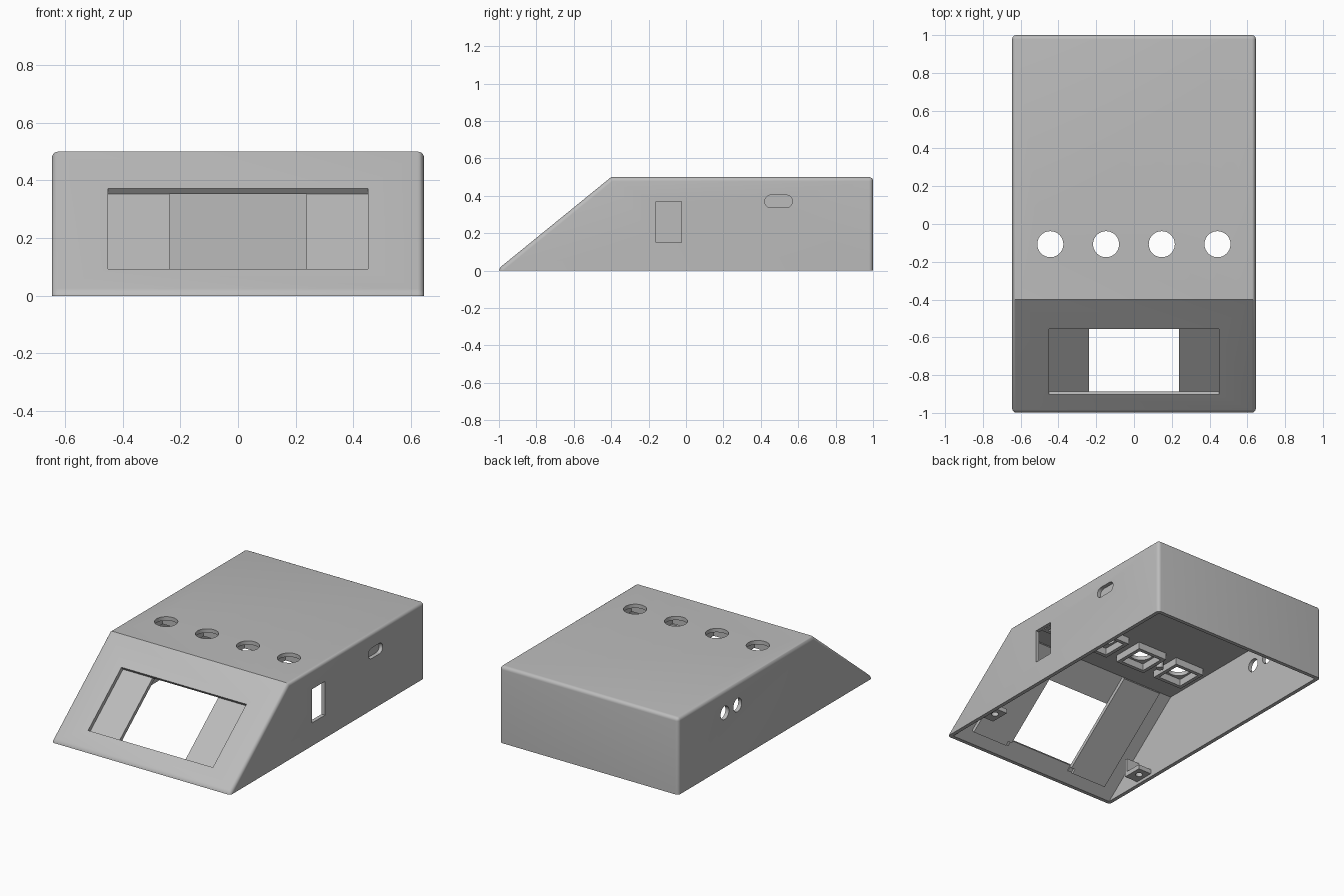
import bpy, bmesh, math
from mathutils import Matrix, Vector

cube = bpy.data.objects.get("Cube")
if cube:
    bpy.data.objects.remove(cube)

GREY = (0.5, 0.5, 0.5, 1)
mat = bpy.data.materials.new("plain grey plastic")
mat.use_nodes = True
mat.diffuse_color = GREY
mat.node_tree.nodes["Principled BSDF"].inputs["Base Color"].default_value = GREY

HALF, TOP, T = 0.645, 0.5, 0.025      # half width, height, wall thickness
LIP = 0.012                           # height of the front edge
CREASE = -0.4                         # where the slope meets the top
K = (TOP - LIP) / (CREASE + 1)        # gradient of the slope
ANGLE = math.atan(K)
SLOPE = Matrix.Translation((0, -1, LIP)) @ Matrix.Rotation(ANGLE, 4, 'X')


def make(name, bm):
    bmesh.ops.recalc_face_normals(bm, faces=bm.faces)
    mesh = bpy.data.meshes.new(name)
    bm.to_mesh(mesh)
    bm.free()
    mesh.materials.append(mat)
    ob = bpy.data.objects.new(name, mesh)
    bpy.context.collection.objects.link(ob)
    return ob


def box(name, xs, ys, zs, frame=Matrix()):
    bm = bmesh.new()
    mid = Vector([sum(r) / 2 for r in (xs, ys, zs)])
    size = [abs(r[1] - r[0]) for r in (xs, ys, zs)]
    m = frame @ Matrix.Translation(mid) @ Matrix.Diagonal((*size, 1))
    bmesh.ops.create_cube(bm, size=1, matrix=m)
    return make(name, bm)


def rod(name, pos, radius, depth, axis='Z', sides=40):
    bm = bmesh.new()
    turn = Matrix.Rotation(math.pi / 2, 4, 'Y') if axis == 'X' else Matrix()
    bmesh.ops.create_cone(bm, cap_ends=True, segments=sides, radius1=radius,
                          radius2=radius, depth=depth, matrix=Matrix.Translation(pos) @ turn)
    return make(name, bm)


def prism(name, half, profile):
    bm = bmesh.new()
    face = bm.faces.new([bm.verts.new((-half, y, z)) for y, z in profile])
    new = bmesh.ops.extrude_face_region(bm, geom=[face])["geom"]
    bmesh.ops.translate(bm, vec=(2 * half, 0, 0),
                        verts=[v for v in new if isinstance(v, bmesh.types.BMVert)])
    return make(name, bm)


def cut(ob, *cutters):
    for c in cutters:
        mod = ob.modifiers.new("cut", 'BOOLEAN')
        mod.object, mod.operation, mod.solver = c, 'DIFFERENCE', 'EXACT'
        bpy.context.view_layer.objects.active = ob
        bpy.ops.object.modifier_apply(modifier=mod.name)
        bpy.data.objects.remove(c)


# Outer body: rounded everywhere but along the crease, trimmed flat at the base
shell = prism("case_shell", HALF, [(-1, -0.2), (-1, LIP), (CREASE, TOP), (1, TOP), (1, -0.2)])
bm = bmesh.new()
bm.from_mesh(shell.data)
bm.normal_update()


def rounded(e):
    a, b = (v.co for v in e.verts)
    at_crease = abs(a.y - CREASE) < 0.01 and abs(b.y - CREASE) < 0.01
    return max(a.z, b.z) > 0 and not at_crease


bmesh.ops.bevel(bm, geom=[e for e in bm.edges if rounded(e)], offset=0.022,
                segments=5, profile=0.5, affect='EDGES')
cutting = bmesh.ops.bisect_plane(bm, geom=bm.verts[:] + bm.edges[:] + bm.faces[:],
                                 plane_co=(0, 0, 0), plane_no=(0, 0, 1), clear_inner=True)
bmesh.ops.edgeloop_fill(bm, edges=[g for g in cutting["geom_cut"]
                                   if isinstance(g, bmesh.types.BMEdge)])
bmesh.ops.recalc_face_normals(bm, faces=bm.faces)
bm.to_mesh(shell.data)
bm.free()

# Hollow interior, open underneath
drop = T / math.cos(ANGLE)
front_z = LIP + K * T - drop
crease_y = -1 + (TOP - T - LIP + drop) / K
cut(shell, prism("cavity", HALF - T,
                 [(-1 + T, -0.3), (-1 + T, front_z), (crease_y, TOP - T), (1 - T, TOP - T), (1 - T, -0.3)]))

# Display window in the slope
cut(shell, box("window", (-0.45, 0.45), (0.127, 0.571), (-0.06, 0.06), SLOPE))

# Button holes, right side sockets, left side slot and switch opening
BUTTONS = [-0.443, -0.148, 0.147, 0.442]
BUTTON_Y = -0.107
for x in BUTTONS:
    cut(shell, rod("hole", (x, BUTTON_Y, TOP), 0.069, 0.2))
for y in (0.39, 0.522):
    cut(shell, rod("hole", (-HALF, y, 0.355), 0.043, 0.2, 'X'))
bm = bmesh.new()
for y in (0.455, 0.535):
    bmesh.ops.create_cone(bm, cap_ends=True, segments=32, radius1=0.034, radius2=0.034, depth=0.2,
                          matrix=Matrix.Translation((HALF, y, 0.37)) @ Matrix.Rotation(math.pi / 2, 4, 'Y'))
hull = bmesh.ops.convex_hull(bm, input=bm.verts)
bmesh.ops.delete(bm, geom=list(set(hull["geom_interior"])), context='VERTS')
cut(shell, make("slot", bm))
cut(shell, box("switch", (0.55, 0.75), (-0.16, -0.025), (0.15, 0.37)))

parts = [shell]

# Plates behind the window, one each side
for side, word in ((1, "left"), (-1, "right")):
    plate = box(f"{word}_display_plate", (side * 0.237, side * 0.52), (0.09, 0.765),
                (-T - 0.025, -T), SLOPE)
    cut(plate, box("notch", (side * 0.2, side * 0.265), (0.05, 0.12), (-0.08, -T - 0.008), SLOPE))
    parts.append(plate)

    # Screw tab with a gusset above it
    tab = box(f"{word}_screw_tab", (side * 0.525, side * 0.63), (-0.69, -0.58), (0.02, 0.05))
    cut(tab, rod("hole", (side * 0.573, -0.635, 0.03), 0.022, 0.2, sides=24))
    parts.append(tab)
    parts.append(box(f"{word}_tab_gusset", (side * 0.525, side * 0.63), (-0.71, -0.69), (0.02, 0.14)))

    # Locating peg between the outer buttons
    parts.append(rod(f"{word}_peg", (side * 0.295, BUTTON_Y, 0.46), 0.022, 0.06, sides=24))

# Square frames under the button holes
for i, x in enumerate(BUTTONS):
    def square(name, h, zs):
        return box(name, (x - h, x + h), (BUTTON_Y - h, BUTTON_Y + h), zs)
    frame = square(f"button_frame_{i + 1}", 0.107, (0.43, 0.48))
    cut(frame, square("opening", 0.083, (0.3, 0.6)))
    parts.append(frame)

# Lip inside the back wall that holds the base
parts.append(box("back_lip", (-0.5, 0.34), (0.945, 0.98), (0.03, 0.05)))

# Smooth shading with sharp edges kept
bpy.ops.object.select_all(action='DESELECT')
for ob in parts:
    ob.select_set(True)
bpy.context.view_layer.objects.active = shell
bpy.ops.object.shade_smooth_by_angle(angle=math.radians(30))
